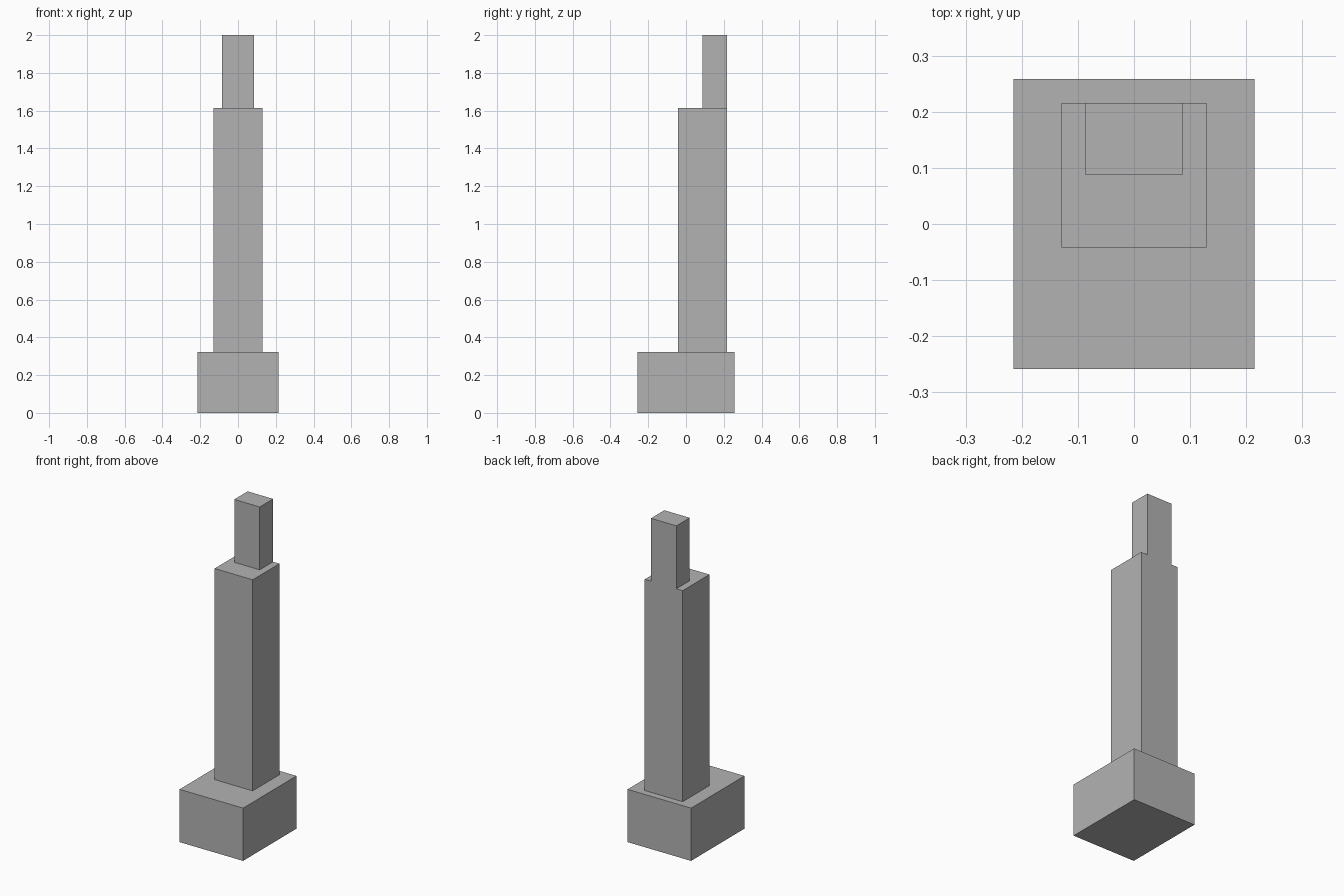
import bpy
import bmesh
from mathutils import Matrix, Vector

default_cube = bpy.data.objects.get("Cube")
if default_cube:
    bpy.data.objects.remove(default_cube, do_unlink=True)

# Single stone grey
grey = bpy.data.materials.new("stone_grey")
grey.use_nodes = True
colour = (0.45, 0.45, 0.45, 1.0)
grey.diffuse_color = colour
grey.node_tree.nodes["Principled BSDF"].inputs["Base Color"].default_value = colour


def add_block(name, low, high):
    """Flat-shaded box spanning two opposite corners."""
    low, high = Vector(low), Vector(high)
    bm = bmesh.new()
    placing = Matrix.Translation((low + high) / 2) @ Matrix.Diagonal((high - low).to_4d())
    placing[3][3] = 1.0
    bmesh.ops.create_cube(bm, size=1.0, matrix=placing)
    mesh = bpy.data.meshes.new(name)
    bm.to_mesh(mesh)
    bm.free()
    mesh.materials.append(grey)
    block = bpy.data.objects.new(name, mesh)
    bpy.context.collection.objects.link(block)
    return block


BASE_TOP, SHAFT_TOP, TIP = 0.323, 1.615, 2.0
BACK = 0.216  # shared back plane of the shaft and upper block

# Wide plinth
add_block("base", (-0.215, -0.258, 0), (0.215, 0.258, BASE_TOP))
# Tall square shaft, set towards the back
add_block("shaft", (-0.129, -0.042, BASE_TOP), (0.129, BACK, SHAFT_TOP))
# Narrow upper block, flush with the back of the shaft
add_block("upper_block", (-0.086, 0.087, SHAFT_TOP), (0.086, BACK, TIP))
